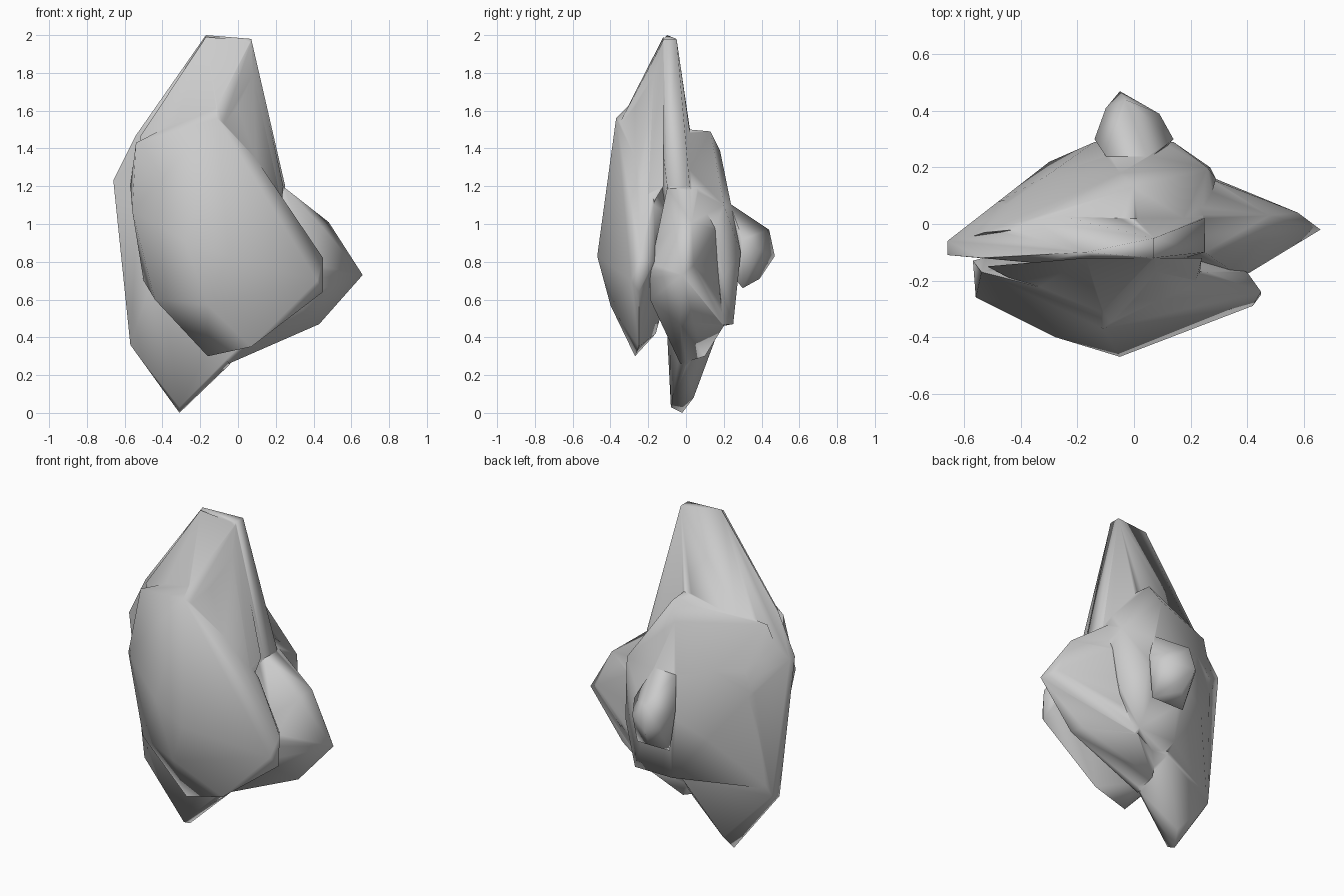
import bpy, bmesh, math


def hull(name, points):
    """Closed faceted lump wrapped around a few corner points."""
    bm = bmesh.new()
    for p in points:
        bm.verts.new(p)
    bmesh.ops.convex_hull(bm, input=bm.verts[:])
    loose = [v for v in bm.verts if not v.link_faces]
    bmesh.ops.delete(bm, geom=loose, context='VERTS')
    bmesh.ops.recalc_face_normals(bm, faces=bm.faces[:])
    mesh = bpy.data.meshes.new(name)
    bm.to_mesh(mesh)
    bm.free()
    obj = bpy.data.objects.new(name, mesh)
    bpy.context.collection.objects.link(obj)
    return obj


# Tall thin core with the pointed tail
rock = hull("rock", [
    (-.17, -.1, 2), (.07, -.12, 1.98), (.07, -.05, 1.98),
    (.25, -.1, 1.2), (.25, .02, 1.2), (-.05, .02, 1.5), (0, -.17, 1.8),
    (-.54, -.12, 1.47), (-.66, -.11, 1.23), (-.66, -.06, 1.23),
    (-.48, .08, 1.1), (-.57, -.09, .36), (-.56, -.03, .38),
    (-.31, -.08, .03), (-.31, -.02, 0), (-.28, .04, .08),
    (-.05, .0, .25), (-.1, .17, .43), (.2, 0, .55)])

# Wing reaching out to the right
wing = hull("right_wing", [
    (.25, -.1, 1.19), (.22, .06, 1.2), (.48, .03, 1.01), (.45, -.06, .98),
    (.58, .04, .78), (.66, -.02, .73), (.51, -.08, .72), (.36, .11, .85),
    (.43, -.03, .47), (.4, .04, .48), (-.05, -.03, .26), (-.05, .1, .3),
    (.27, .16, .98), (.24, .18, .62), (.14, .2, .46),
    (.38, -.19, .76), (.28, -.19, .6), (-.2, .1, 1.1), (-.2, -.1, .6)])

# Broad slab bulging to the front
front = hull("front_slab", [
    (-.11, -.37, 1.56), (-.11, -.28, 1.65),
    (-.54, -.17, 1.43), (-.56, -.26, 1.07), (-.44, -.29, .6),
    (-.16, -.27, .3), (.07, -.25, .35), (.45, -.25, .64), (.45, -.24, .82),
    (.42, -.29, .7), (.26, -.17, 1.1), (.17, -.38, .76),
    (-.05, -.47, .83), (-.28, -.4, .91), (-.16, -.4, .57),
    (-.57, -.13, 1.2), (-.5, -.13, .7), (-.15, -.16, .42),
    (.4, -.17, .8), (-.1, 0, 1)])

# Slope leading from the slab up to the top of the core
slope = hull("upper_slope", [
    (-.17, -.12, 1.99), (.07, -.12, 1.97), (-.17, -.18, 1.8),
    (.08, -.17, 1.79), (0, -.27, 1.62), (-.11, -.28, 1.66),
    (-.52, -.15, 1.46), (.24, -.12, 1.2), (.22, -.2, 1.16),
    (-.05, -.4, .9), (-.1, -.37, 1.5), (.22, -.27, .95), (-.4, -.2, 1.1)])

# Lump on the back, spreading over the left side
back = hull("back_lump", [
    (0, .02, 1.5), (0, .13, 1.49), (-.05, .18, 1.39), (-.53, -.03, 1.42),
    (.24, -.02, 1.21), (.26, .2, 1.1), (.29, .16, 1.0), (.27, .2, .72),
    (.17, .25, .47), (-.08, .25, .47), (-.3, .22, .75), (-.31, .17, 1.15),
    (-.48, .08, 1.0), (-.62, -.06, 1.17), (-.55, -.03, .42),
    (-.14, .29, .85), (.14, .29, .85), (.1, 0, .45)])

# Small knob at the very back
knob = hull("back_knob", [
    (-.05, .47, .83), (-.03, .44, .97), (.09, .39, .86), (-.1, .41, .85),
    (-.02, .39, .71), (.14, .3, .92), (-.14, .3, .92), (0, .33, 1.03),
    (.05, .23, 1.11), (-.1, .24, 1.1), (.12, .3, .66), (-.1, .3, .66),
    (0, .15, .85)])

# Fuse every lump into one stone
for part in (wing, front, slope, back, knob):
    mod = rock.modifiers.new("fuse", 'BOOLEAN')
    mod.operation = 'UNION'
    mod.solver = 'EXACT'
    mod.object = part
    bpy.ops.object.select_all(action='DESELECT')
    bpy.context.view_layer.objects.active = rock
    rock.select_set(True)
    bpy.ops.object.modifier_apply(modifier=mod.name)
    bpy.data.objects.remove(part)

bpy.ops.object.shade_smooth_by_angle(angle=math.radians(80))
